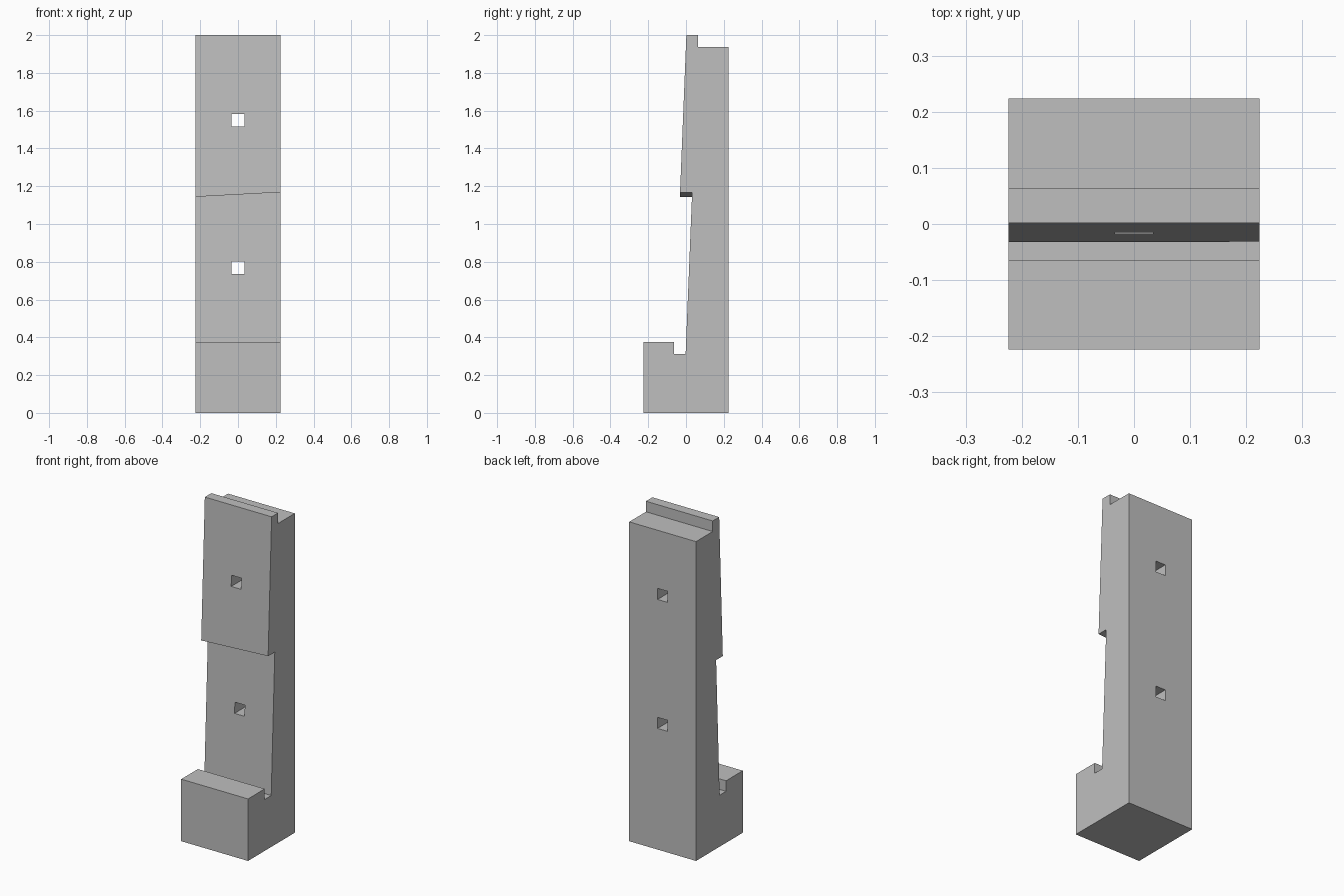
import bpy
import bmesh

cube = bpy.data.objects.get("Cube")
if cube:
    bpy.data.objects.remove(cube, do_unlink=True)

HALF = 0.224      # half the timber's width and depth
TOP = 2.0
SEAT = 0.312      # floor of the lower groove
NOTCH = 0.064     # size of the hooked notches
MID = (TOP + SEAT) / 2
STEP = 0.032      # the step juts out this far either way at mid height
TILT = 0.012      # the step rises towards the model's left
START = 0.002

grey = bpy.data.materials.new("timber grey")
grey.use_nodes = True
grey.diffuse_color = (0.52, 0.52, 0.52, 1)
grey.node_tree.nodes["Principled BSDF"].inputs["Base Color"].default_value = grey.diffuse_color


def slope(z):
    """How far the raking faces have moved at a height, as a share of the step."""
    return (z - SEAT) / (MID - SEAT)


def profile(step_z):
    """Side outline (y, z) of the scarf joint, with the step at the given height."""
    upper = START - (STEP + START) * slope(TOP + SEAT - step_z)
    lower = -START + (STEP + START) * slope(step_z)
    return [
        (-HALF, 0), (HALF, 0),
        (HALF, TOP - NOTCH), (NOTCH, TOP - NOTCH), (NOTCH, TOP), (START, TOP),
        (upper, step_z), (lower, step_z),
        (-START, SEAT), (-NOTCH, SEAT), (-NOTCH, SEAT + NOTCH), (-HALF, SEAT + NOTCH),
    ]


def make_object(name, bm):
    bmesh.ops.recalc_face_normals(bm, faces=bm.faces[:])
    mesh = bpy.data.meshes.new(name)
    bm.to_mesh(mesh)
    bm.free()
    mesh.materials.append(grey)
    obj = bpy.data.objects.new(name, mesh)
    bpy.context.collection.objects.link(obj)
    return obj


# Timber: the outline at both sides, joined by a strip of faces
bm = bmesh.new()
right = [bm.verts.new((-HALF, y, z)) for y, z in profile(MID - TILT)]
left = [bm.verts.new((HALF, y, z)) for y, z in profile(MID + TILT)]
bm.faces.new(right)
bm.faces.new(left)
for i in range(len(right)):
    j = (i + 1) % len(right)
    bm.faces.new((right[i], right[j], left[j], left[i]))
timber = make_object("scarf_jointed_timber", bm)

# Square peg holes, cut straight through from front to back
bm = bmesh.new()
for z in (0.768, 1.55):
    hole = bmesh.ops.create_cube(bm, size=1)["verts"]
    bmesh.ops.scale(bm, vec=(0.067, 1, 0.067), verts=hole)
    bmesh.ops.translate(bm, vec=(0, 0, z), verts=hole)
cutter = make_object("peg_hole_cutter", bm)
cutter.hide_render = True

cut = timber.modifiers.new("peg holes", 'BOOLEAN')
cut.operation = 'DIFFERENCE'
cut.solver = 'EXACT'
cut.object = cutter
bpy.context.view_layer.objects.active = timber
bpy.ops.object.modifier_apply(modifier=cut.name)
bpy.data.objects.remove(cutter, do_unlink=True)
